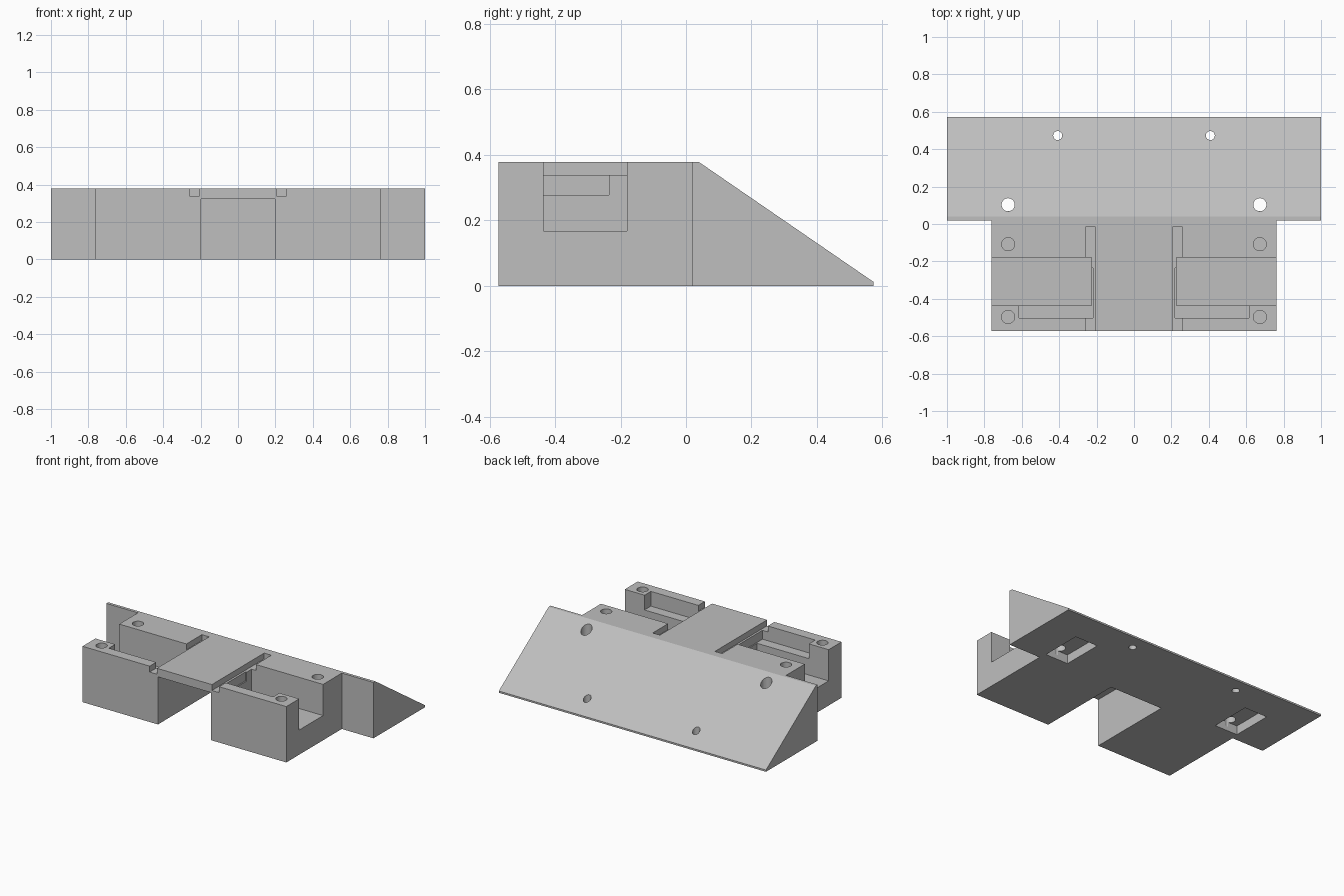
import bpy, bmesh

if "Cube" in bpy.data.objects:
    bpy.data.objects.remove(bpy.data.objects["Cube"])

grey = bpy.data.materials.new("light_grey")
grey.diffuse_color = (0.52, 0.52, 0.52, 1)
grey.use_nodes = True
grey.node_tree.nodes["Principled BSDF"].inputs["Base Color"].default_value = grey.diffuse_color


def prism(name, profile, x0, x1):
    """Extrude a (y, z) profile along x."""
    bm = bmesh.new()
    face = bm.faces.new([bm.verts.new((x0, y, z)) for y, z in profile])
    out = bmesh.ops.extrude_face_region(bm, geom=[face])["geom"]
    bmesh.ops.translate(bm, vec=(x1 - x0, 0, 0),
                        verts=[v for v in out if isinstance(v, bmesh.types.BMVert)])
    bmesh.ops.recalc_face_normals(bm, faces=bm.faces)
    mesh = bpy.data.meshes.new(name)
    bm.to_mesh(mesh)
    bm.free()
    mesh.materials.append(grey)
    ob = bpy.data.objects.new(name, mesh)
    bpy.context.collection.objects.link(ob)
    return ob


def box(name, x0, x1, y0, y1, z0, z1):
    return prism(name, [(y0, z0), (y1, z0), (y1, z1), (y0, z1)], min(x0, x1), max(x0, x1))


def drill(name, x, y, r, z0, z1):
    bpy.ops.mesh.primitive_cylinder_add(vertices=32, radius=r, depth=z1 - z0,
                                        location=(x, y, (z0 + z1) / 2))
    ob = bpy.context.object
    ob.name = name
    ob.data.materials.append(grey)
    return ob


def combine(target, tool, operation):
    mod = target.modifiers.new(operation.lower(), "BOOLEAN")
    mod.operation, mod.object, mod.solver = operation, tool, "EXACT"
    bpy.context.view_layer.update()
    bpy.context.view_layer.objects.active = target
    bpy.ops.object.modifier_apply(modifier=mod.name)
    bpy.data.objects.remove(tool, do_unlink=True)


# Sloped wedge joined to the block in front of it
bracket = prism("wedge_bracket", [(0.02, 0), (0.573, 0), (0.573, 0.012),
                                  (0.04, 0.378), (0.02, 0.378)], -1, 1)
combine(bracket, box("block", -0.763, 0.763, -0.573, 0.03, 0, 0.378), "UNION")

# Central notch under the top plate
cuts = [box("notch", -0.198, 0.198, -0.7, 0.02, -0.1, 0.322)]

for s in (-1, 1):
    cuts += [
        # side channel, stepped pocket and long groove
        box("channel", s * 0.228, s * 0.9, -0.435, -0.18, 0.167, 0.5),
        box("pocket", s * 0.22, s * 0.615, -0.503, -0.235, 0.278, 0.5),
        box("groove", s * 0.206, s * 0.26, -0.7, -0.015, 0.338, 0.5),
        # recess underneath the wedge
        box("recess", s * 0.585, s * 0.755, 0.07, 0.35, -0.1, 0.06),
        # blind screw holes in the block, through holes in the slope
        drill("screw_hole", s * 0.673, -0.108, 0.035, 0.13, 0.5),
        drill("screw_hole", s * 0.673, -0.497, 0.035, 0.13, 0.5),
        drill("large_hole", s * 0.673, 0.103, 0.035, 0.03, 0.5),
        drill("small_hole", s * 0.408, 0.473, 0.024, -0.1, 0.5),
    ]
for c in cuts:
    combine(bracket, c, "DIFFERENCE")

# Keep one colour only
bracket.data.materials.clear()
bracket.data.materials.append(grey)
for p in bracket.data.polygons:
    p.material_index = 0
    p.use_smooth = False
